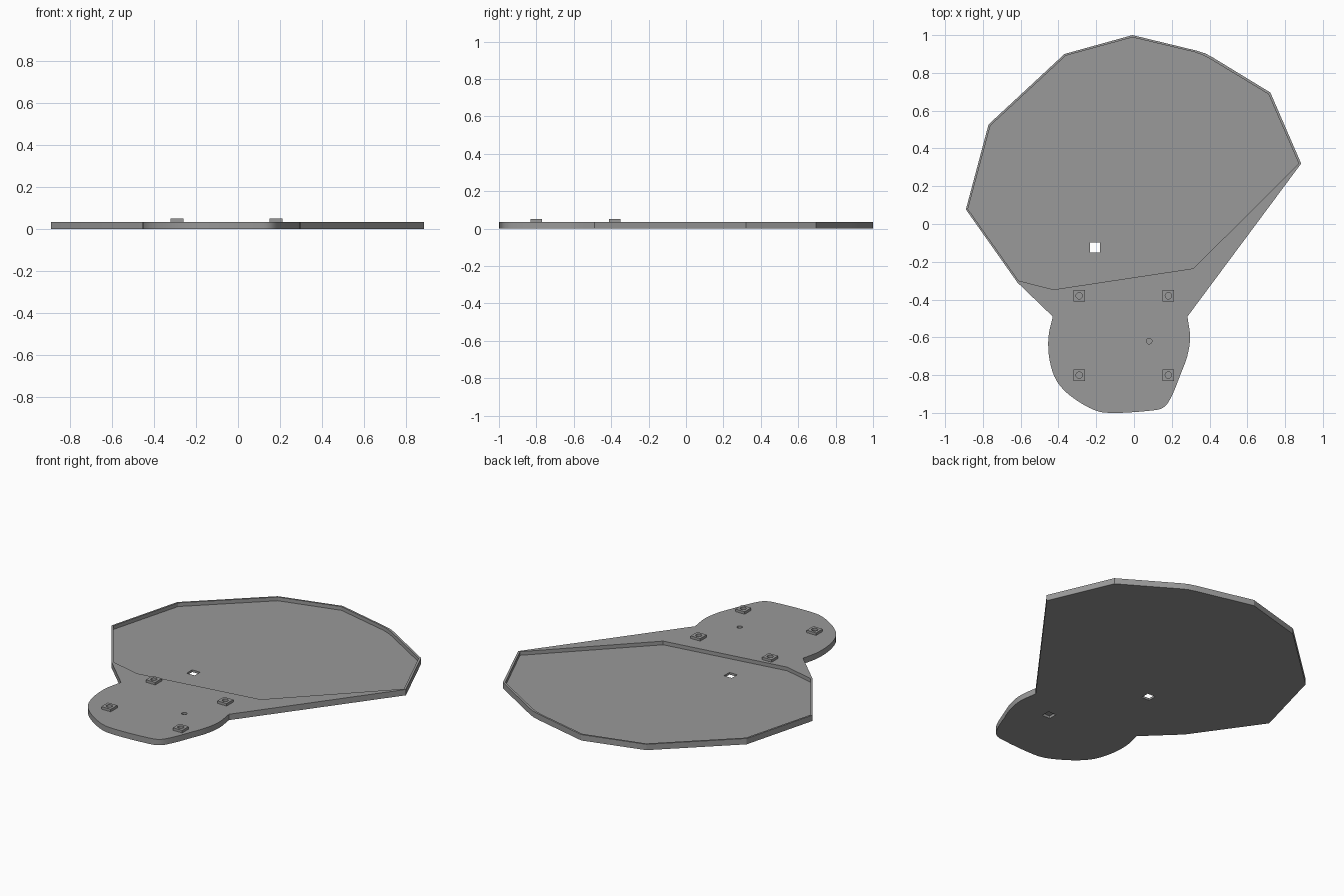
import bpy, bmesh, math
from mathutils import Vector

if "Cube" in bpy.data.objects:
    bpy.data.objects.remove(bpy.data.objects["Cube"])

TOP, FLOOR, PAD_TOP = 0.035, 0.013, 0.05

grey = bpy.data.materials.new("mid grey")
grey.diffuse_color = (0.32, 0.32, 0.32, 1)
grey.use_nodes = True
grey.node_tree.nodes["Principled BSDF"].inputs["Base Color"].default_value = grey.diffuse_color


def prism(name, outline, z0, z1):
    """Solid made by extruding a flat outline from z0 to z1."""
    bm = bmesh.new()
    face = bm.faces.new([bm.verts.new((x, y, z0)) for x, y in outline])
    ext = bmesh.ops.extrude_face_region(bm, geom=[face])["geom"]
    bmesh.ops.translate(bm, vec=(0, 0, z1 - z0),
                        verts=[v for v in ext if isinstance(v, bmesh.types.BMVert)])
    bmesh.ops.recalc_face_normals(bm, faces=bm.faces)
    mesh = bpy.data.meshes.new(name)
    bm.to_mesh(mesh)
    bm.free()
    mesh.materials.append(grey)
    ob = bpy.data.objects.new(name, mesh)
    bpy.context.collection.objects.link(ob)
    return ob


def ngon(x, y, r, n, turn=0.0):
    return [(x + r * math.cos(turn + math.tau * i / n),
             y + r * math.sin(turn + math.tau * i / n)) for i in range(n)]


def square(x, y, half):
    return ngon(x, y, half * math.sqrt(2), 4, math.pi / 4)


def smooth_path(pts, steps=4):
    """Catmull-Rom curve through the points."""
    p = [Vector(q) for q in pts]
    p = [2 * p[0] - p[1]] + p + [2 * p[-1] - p[-2]]
    out = []
    for a, b, c, d in zip(p, p[1:], p[2:], p[3:]):
        for i in range(steps):
            t = i / steps
            q = 0.5 * (2 * b + (c - a) * t + (2 * a - 5 * b + 4 * c - d) * t ** 2
                       + (3 * b - a - 3 * c + d) * t ** 3)
            out.append((q.x, q.y))
    return out + [pts[-1]]


def cut(ob, outline, z0, z1):
    """Remove a prism from the object."""
    cutter = prism("cutter", outline, z0, z1)
    cutter.hide_render = True
    mod = ob.modifiers.new("cut", "BOOLEAN")
    mod.operation, mod.solver, mod.object = "DIFFERENCE", "EXACT", cutter
    bpy.context.view_layer.objects.active = ob
    bpy.ops.object.modifier_apply(modifier=mod.name)
    bpy.data.objects.remove(cutter)


# base plate: faceted upper body and rounded lower lobe
body = [(0.283, -0.49), (0.885, 0.32), (0.722, 0.696), (0.41, 0.886), (0.375, 0.904),
        (0.33, 0.918), (-0.008, 1.0), (-0.368, 0.90), (-0.77, 0.527),
        (-0.89, 0.077), (-0.617, -0.31), (-0.43, -0.49)]
lobe = smooth_path([(-0.43, -0.49), (-0.453, -0.6), (-0.447, -0.72), (-0.41, -0.83),
                    (-0.33, -0.915), (-0.205, -0.987), (-0.1, -1.0), (0.07, -0.99),
                    (0.155, -0.972), (0.2, -0.91), (0.245, -0.8), (0.282, -0.7),
                    (0.297, -0.6), (0.283, -0.49)])
plate = prism("base_plate", body + lobe[1:-1], 0, TOP)

# shallow tray inside the thin rim
tray = [(0.315, -0.235), (0.872, 0.32), (0.712, 0.687), (0.40, 0.876), (0.365, 0.894),
        (0.32, 0.91), (-0.008, 0.988), (-0.361, 0.891), (-0.76, 0.521),
        (-0.879, 0.079), (-0.611, -0.30), (-0.426, -0.347)]
cut(plate, tray, FLOOR, 0.1)

# square through hole, pin hole on top and square pocket underneath
cut(plate, square(-0.207, -0.125, 0.026), -0.1, 0.1)
cut(plate, ngon(0.08, -0.62, 0.015, 20), 0.02, 0.1)
cut(plate, square(0.08, -0.62, 0.026), -0.1, 0.015)

# four mounting pads with round holes
pads = []
for i, (x, y) in enumerate([(x, y) for x in (-0.29, 0.182) for y in (-0.38, -0.80)]):
    pad = prism(f"mounting_pad_{i + 1}", square(x, y, 0.031), TOP, PAD_TOP)
    cut(pad, ngon(x, y, 0.017, 16), 0, 0.1)
    pads.append(pad)

# smooth only the rounded edges
bpy.ops.object.select_all(action="DESELECT")
for ob in [plate] + pads:
    ob.select_set(True)
bpy.context.view_layer.objects.active = plate
bpy.ops.object.shade_smooth_by_angle(angle=math.radians(25))
